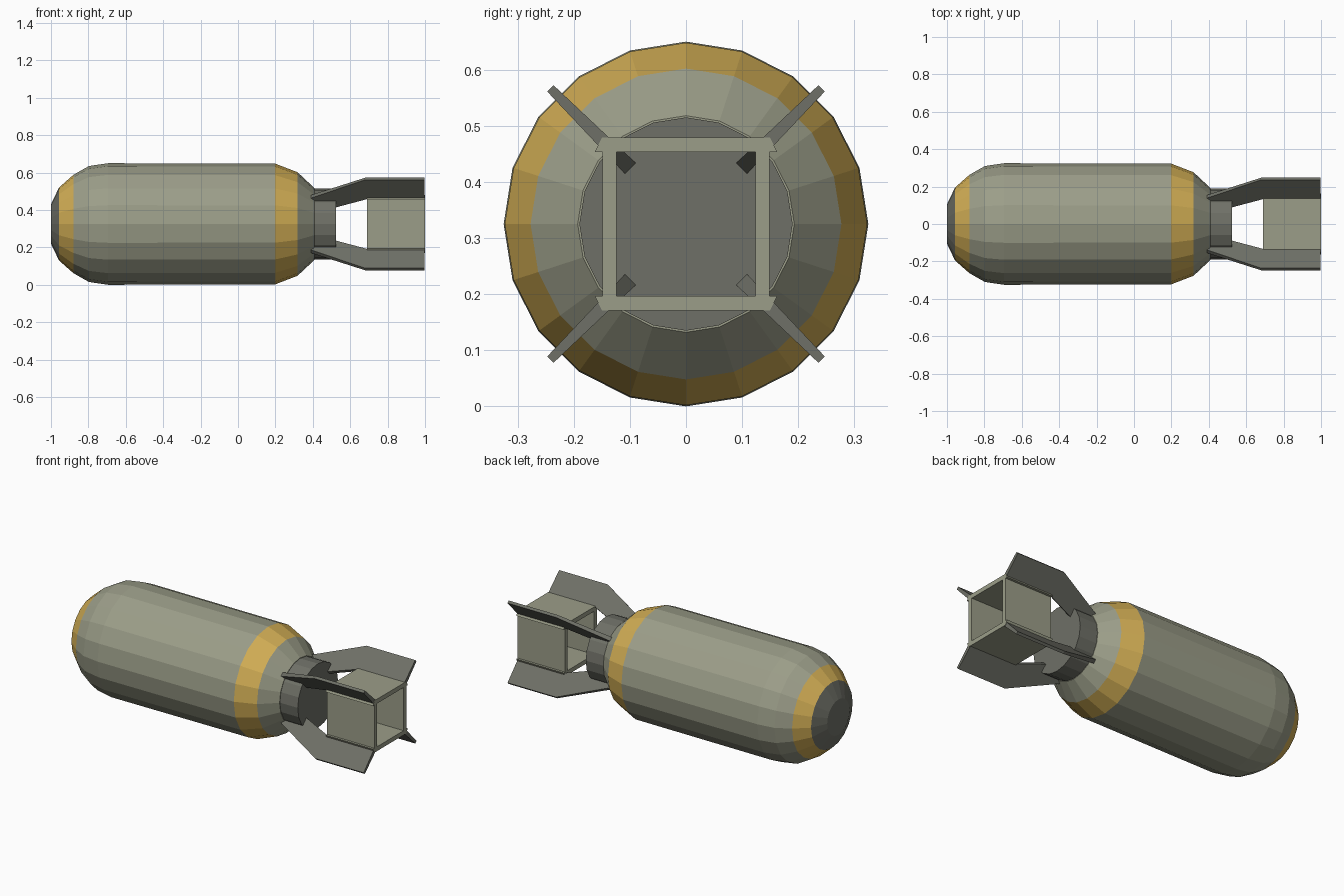
import bpy, bmesh, math
from mathutils import Vector

if "Cube" in bpy.data.objects:
    bpy.data.objects.remove(bpy.data.objects["Cube"])

CZ = 0.325   # height of the long axis
SIDES = 20


def material(name, rgb):
    m = bpy.data.materials.new(name)
    m.diffuse_color = (*rgb, 1)
    m.use_nodes = True
    m.node_tree.nodes["Principled BSDF"].inputs["Base Color"].default_value = m.diffuse_color
    return m


olive = material("light olive grey", (0.33, 0.34, 0.25))
dark = material("dark grey", (0.158, 0.162, 0.135))
yellow = material("band yellow", (0.64, 0.42, 0.09))


def finish(name, bm, mats):
    bmesh.ops.recalc_face_normals(bm, faces=bm.faces)
    me = bpy.data.meshes.new(name)
    bm.to_mesh(me)
    bm.free()
    for m in mats:
        me.materials.append(m)
    ob = bpy.data.objects.new(name, me)
    bpy.context.collection.objects.link(ob)
    return ob


def revolve(name, profile, mats, rule=lambda x: 0):
    """Faceted solid around the long axis; rule(x) gives the material slot."""
    bm = bmesh.new()
    rings = []
    for x, r in profile:
        rings.append([bm.verts.new((x, r * math.sin(2 * math.pi * i / SIDES),
                                    CZ + r * math.cos(2 * math.pi * i / SIDES)))
                      for i in range(SIDES)])
    for a, b in zip(rings, rings[1:]):
        for i in range(SIDES):
            j = (i + 1) % SIDES
            bm.faces.new((a[i], a[j], b[j], b[i]))
    bm.faces.new(rings[0])
    bm.faces.new(rings[-1])
    for f in bm.faces:
        f.material_index = rule(f.calc_center_median().x)
    return finish(name, bm, mats)


def loft(name, a, b, mat):
    """Closed solid between two matching outlines."""
    bm = bmesh.new()
    va = [bm.verts.new(p) for p in a]
    vb = [bm.verts.new(p) for p in b]
    bm.faces.new(va)
    bm.faces.new(vb)
    for i in range(len(va)):
        j = (i + 1) % len(va)
        bm.faces.new((va[i], va[j], vb[j], vb[i]))
    return finish(name, bm, [mat])


# Main casing with two painted bands and a dark nose tip
def casing_colour(x):
    if x < -0.957:
        return 1
    if x < -0.88 or 0.2 < x < 0.32:
        return 2
    return 0


revolve("casing", [(-1, 0.105), (-0.957, 0.195), (-0.88, 0.263), (-0.797, 0.31),
                   (-0.695, 0.325), (0.198, 0.323), (0.318, 0.277), (0.408, 0.193)],
        [olive, dark, yellow], casing_colour)

# Tail neck
revolve("tail_neck", [(0.39, 0.19), (0.525, 0.19)], [dark])

# Open square tail box: sloped-end plates above and below, flat side walls
for label, s in (("top", 1), ("bottom", -1)):
    section = [(-0.163, 0.128), (0.163, 0.128), (0.15, 0.154), (-0.15, 0.154)]
    loft("box_" + label, [(0.69, y, CZ + s * z) for y, z in section],
         [(1, y, CZ + s * z) for y, z in section], olive)
for label, s in (("left", -1), ("right", 1)):
    section = [(0.124, -0.128), (0.149, -0.128), (0.149, 0.128), (0.124, 0.128)]
    loft("box_side_" + label, [(0.69, s * y, CZ + z) for y, z in section],
         [(1, s * y, CZ + z) for y, z in section], olive)

# Four diagonal fins, (x, radius) outline, thinner toward the outer edge
outline = [(0.385, 0.205), (0.68, 0.342), (0.998, 0.342),
           (0.998, 0.205), (0.69, 0.20), (0.525, 0.14), (0.42, 0.14)]
for k in range(4):
    a = math.radians(45 + 90 * k)
    out = Vector((0, math.cos(a), math.sin(a)))
    side = Vector((0, -math.sin(a), math.cos(a)))
    base = Vector((0, 0, CZ))

    def skin(s):
        pts = []
        for x, r in outline:
            half = 0.012 - 0.004 * (r - 0.2) / 0.14
            pts.append(base + Vector((x, 0, 0)) + out * r + side * s * half)
        return pts

    loft("tail_fin_%d" % (k + 1), skin(-1), skin(1), dark)
